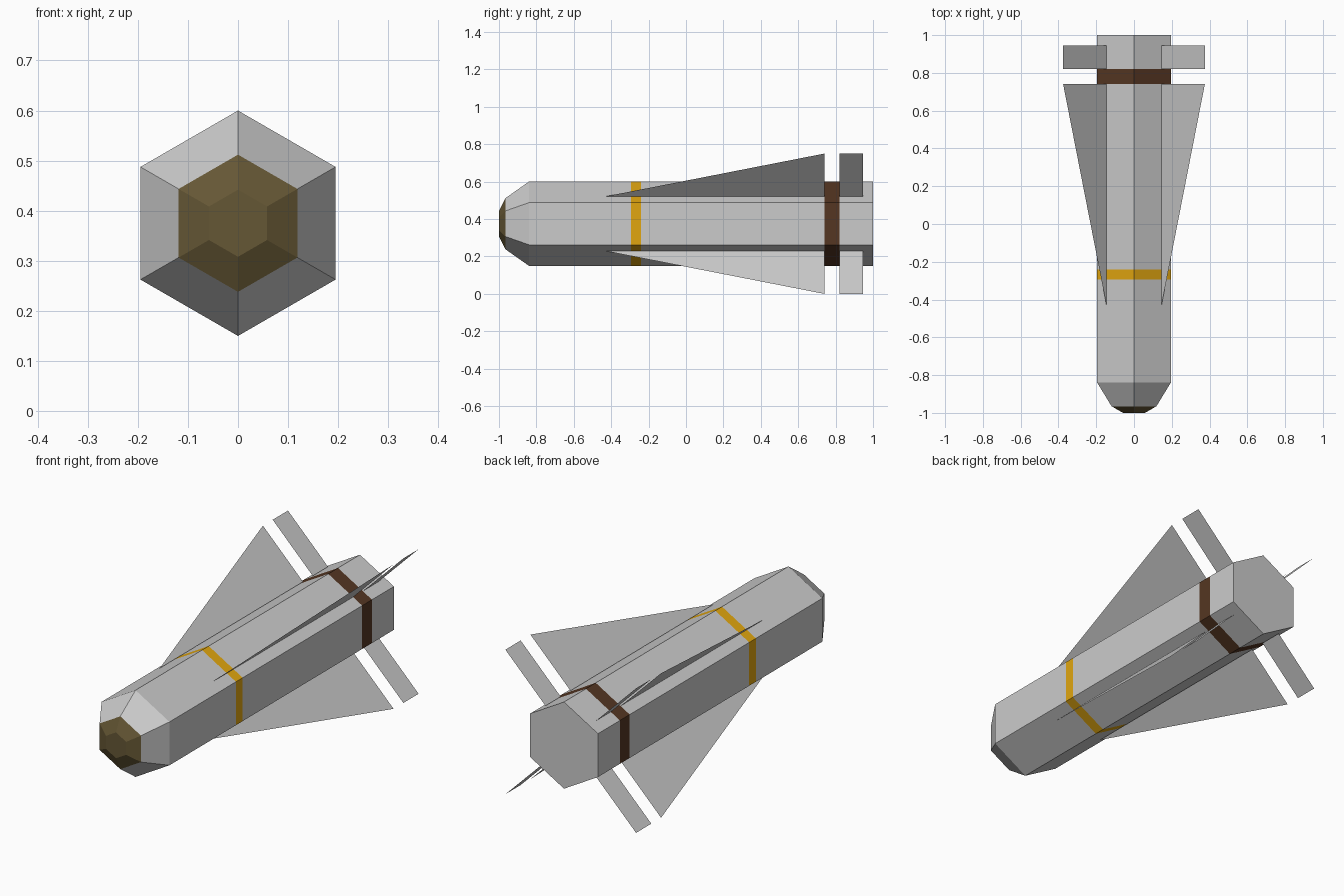
import bpy, bmesh, math

if "Cube" in bpy.data.objects:
    bpy.data.objects.remove(bpy.data.objects["Cube"])

AXIS_Z = 0.375


def material(name, color):
    mat = bpy.data.materials.new(name)
    mat.diffuse_color = (*color, 1)
    mat.use_nodes = True
    mat.node_tree.nodes["Principled BSDF"].inputs["Base Color"].default_value = mat.diffuse_color
    return mat


def make_object(name, bm, mat=None):
    mesh = bpy.data.meshes.new(name)
    bm.to_mesh(mesh)
    bm.free()
    obj = bpy.data.objects.new(name, mesh)
    bpy.context.collection.objects.link(obj)
    if mat:
        mesh.materials.append(mat)
    return obj


def hex_shell(name, stations, mat=None, cap_front=False, cap_back=False):
    """Flat-sided hexagonal skin through (y, radius) stations."""
    bm = bmesh.new()
    rings = []
    for y, r in stations:
        angles = [math.pi / 2 + i * math.pi / 3 for i in range(6)]
        rings.append([bm.verts.new((r * math.cos(a), y, AXIS_Z + r * math.sin(a)))
                      for a in angles])
    for a, b in zip(rings, rings[1:]):
        for i in range(6):
            j = (i + 1) % 6
            bm.faces.new((a[i], a[j], b[j], b[i]))
    if cap_front:
        bm.faces.new(rings[0][::-1])
    if cap_back:
        bm.faces.new(rings[-1])
    # Outward normals
    for f in bm.faces:
        f.normal_update()
        c = f.calc_center_median()
        out = c.copy()
        out.y, out.z = 0, c.z - AXIS_Z
        if abs(f.normal.y) > 0.99:
            out = c * 1
            out.x = out.z = 0
        if f.normal.dot(out) < 0:
            f.normal_flip()
    return make_object(name, bm, mat)


def fin(name, profile, sx, sz):
    """Thin sheet on a body diagonal; profile is (offset, y)."""
    bm = bmesh.new()
    bm.faces.new([bm.verts.new((sx * d, y, AXIS_Z + sz * d)) for d, y in profile])
    return make_object(name, bm)


gold = material("gold", (0.75, 0.38, 0.005))
brown = material("brown", (0.09, 0.037, 0.016))
olive = material("olive", (0.13, 0.095, 0.035))

# Body sections from nose to tail
R = 0.225
hex_shell("seeker_tip", [(-1, 0.067), (-0.965, 0.137)], olive, cap_front=True)
hex_shell("nose_and_front_body", [(-0.965, 0.137), (-0.84, R), (-0.295, R)])
hex_shell("gold_band", [(-0.295, R), (-0.24, R)], gold)
hex_shell("main_body", [(-0.24, R), (0.74, R)])
hex_shell("brown_band", [(0.74, R), (0.82, R)], brown)
hex_shell("tail_body", [(0.82, R), (1, R)], cap_back=True)

# Four diagonal wings and control fins
wing = [(0.145, -0.435), (0.145, 0.74), (0.375, 0.74)]
control = [(0.145, 0.82), (0.145, 0.945), (0.375, 0.945), (0.375, 0.82)]
for sx, side in ((-1, "left"), (1, "right")):
    for sz, level in ((-1, "lower"), (1, "upper")):
        fin(f"wing_{level}_{side}", wing, sx, sz)
        fin(f"control_fin_{level}_{side}", control, sx, sz)
